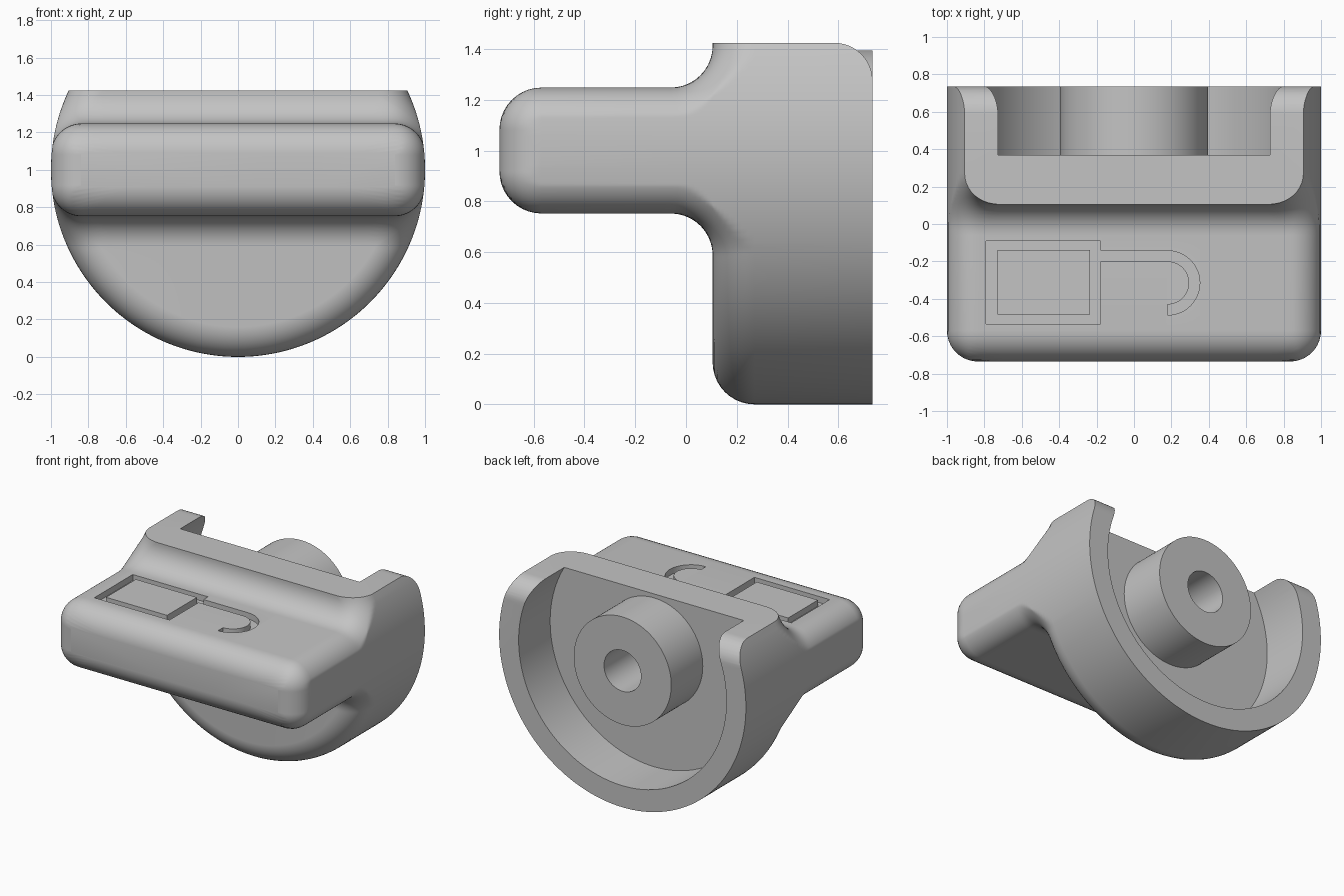
import bpy, bmesh
from math import sin, cos, pi, hypot, atan2

if "Cube" in bpy.data.objects:
    bpy.data.objects.remove(bpy.data.objects["Cube"])

R = 0.165                       # shared edge and fillet radius
FRONT, FACE, BACK = -0.735, 0.105, 0.735
TOP, MID = 1.424, 1.0           # flat top height, disc centre height
HALF_W, HALF_T = 1.0, 0.248     # grip half width and half thickness

grey = bpy.data.materials.new("plain grey")
grey.use_nodes = True
grey.diffuse_color = (0.55, 0.55, 0.55, 1)
grey.node_tree.nodes["Principled BSDF"].inputs["Base Color"].default_value = grey.diffuse_color


def finish(bm, name):
    bmesh.ops.recalc_face_normals(bm, faces=bm.faces)
    mesh = bpy.data.meshes.new(name)
    bm.to_mesh(mesh)
    bm.free()
    mesh.materials.append(grey)
    obj = bpy.data.objects.new(name, mesh)
    bpy.context.collection.objects.link(obj)
    return obj


def prism(name, outline, axis, lo, hi):
    """Extrude a flat outline along one axis."""
    place = {"x": lambda a, b, t: (t, a, b),
             "y": lambda a, b, t: (a, t, b),
             "z": lambda a, b, t: (a, b, t)}[axis]
    bm = bmesh.new()
    ends = [[bm.verts.new(place(a, b, t)) for a, b in outline] for t in (lo, hi)]
    n = len(outline)
    for ring in ends:
        bm.faces.new(ring)
    for i in range(n):
        j = (i + 1) % n
        bm.faces.new((ends[0][i], ends[0][j], ends[1][j], ends[1][i]))
    return finish(bm, name)


def arc(cx, cy, r, start, end, n):
    steps = [start + (end - start) * i / n for i in range(n + 1)]
    return [(cx + r * cos(a), cy + r * sin(a)) for a in steps]


def circle(r, n=128):
    return arc(0, MID, r, 0, 2 * pi, n)[:-1]


def rect(x0, y0, x1, y1):
    return [(x0, y0), (x1, y0), (x1, y1), (x0, y1)]


def combine(target, tool, operation="DIFFERENCE"):
    mod = target.modifiers.new("combine", "BOOLEAN")
    mod.operation, mod.solver, mod.object = operation, "EXACT", tool
    bpy.context.view_layer.objects.active = target
    bpy.ops.object.modifier_apply(modifier=mod.name)
    bpy.data.objects.remove(tool)


def rounded(*q):
    """Distance to a block whose edges are rounded by R."""
    return min(max(q), 0) + hypot(*(max(v, 0) for v in q)) - R


def surface(x, y, z):
    """Disc and grip bar joined with a rolling fillet; negative inside."""
    disc = rounded(hypot(x, z) - 1 + R, FACE + R - y)
    grip = rounded(abs(x) - HALF_W + R, abs(z) - HALF_T + R, FRONT + R - y)
    return max(R, min(disc, grip)) - hypot(max(R - disc, 0), max(R - grip, 0))


def reach(angle, y):
    """Section radius in one direction, never beyond the disc rim."""
    c, s, lo, hi = cos(angle), sin(angle), 0.0, 1.0
    if surface(c, y, s) <= 0:
        return 1.0
    for _ in range(22):
        m = (lo + hi) / 2
        if surface(m * c, y, m * s) < 0:
            lo = m
        else:
            hi = m
    return lo


# Body: lofted sections from the grip's front to the back of the disc
EPS, STEPS, SIDES = 0.0001, 10, 400
ease = [R * (1 - cos(pi / 2 * i / STEPS)) for i in range(STEPS + 1)]
stations = [FRONT + EPS] + [FRONT + e for e in ease[1:]]
stations += [FACE - e for e in reversed(ease[1:])] + [FACE - EPS, FACE + EPS]
stations += [FACE + e for e in ease[1:]] + [BACK]
angles = [atan2(0.4 * sin(t), cos(t)) for t in
          (2 * pi * i / SIDES for i in range(SIDES))]
bm = bmesh.new()
rings = []
for y in stations:
    ring = []
    for a in angles:
        r = reach(a, y)
        ring.append(bm.verts.new((r * cos(a), y, MID + r * sin(a))))
    rings.append(ring)
for a, b in zip(rings, rings[1:]):
    for i in range(SIDES):
        j = (i + 1) % SIDES
        bm.faces.new((a[i], a[j], b[j], b[i]))
bm.faces.new(rings[0])
bm.faces.new(rings[-1])
body = finish(bm, "knob_body")

# Flat top with a rounded back edge
r = 0.15
outline = [(-1, TOP)] + arc(BACK - r, TOP - r, r, pi / 2, 0, 12)
outline += [(1, TOP - r), (1, 2.5), (-1, 2.5)]
combine(body, prism("top_cutter", outline, "x", -1.5, 1.5))

# Back recess, centre boss and shaft hole
combine(body, prism("recess_cutter", circle(0.842), "y", 0.37, 1))
combine(body, prism("boss", circle(0.395), "y", 0.3, BACK), "UNION")
combine(body, prism("hole_cutter", circle(0.15, 64), "y", 0.1, 1))

# Engraved open lock symbol: square frame and hooked shackle
ground = MID + HALF_T
depth = ground - 0.045
frame = prism("frame_cutter", rect(-0.79, -0.535, -0.18, -0.09), "z", depth, ground + 0.1)
combine(frame, prism("frame_island", rect(-0.73, -0.485, -0.235, -0.14), "z", 1, 2))
combine(body, frame)
hook = [(-0.2, -0.2), (-0.2, -0.143)]
hook += arc(0.18, -0.315, 0.172, pi / 2, -pi / 2, 24)
hook += arc(0.18, -0.315, 0.115, -pi / 2, pi / 2, 24)
combine(body, prism("shackle_cutter", hook, "z", depth, ground + 0.1))

# Smooth shading with crisp edges
bpy.ops.object.select_all(action="DESELECT")
body.select_set(True)
bpy.context.view_layer.objects.active = body
bpy.ops.object.shade_smooth_by_angle(angle=0.5)
